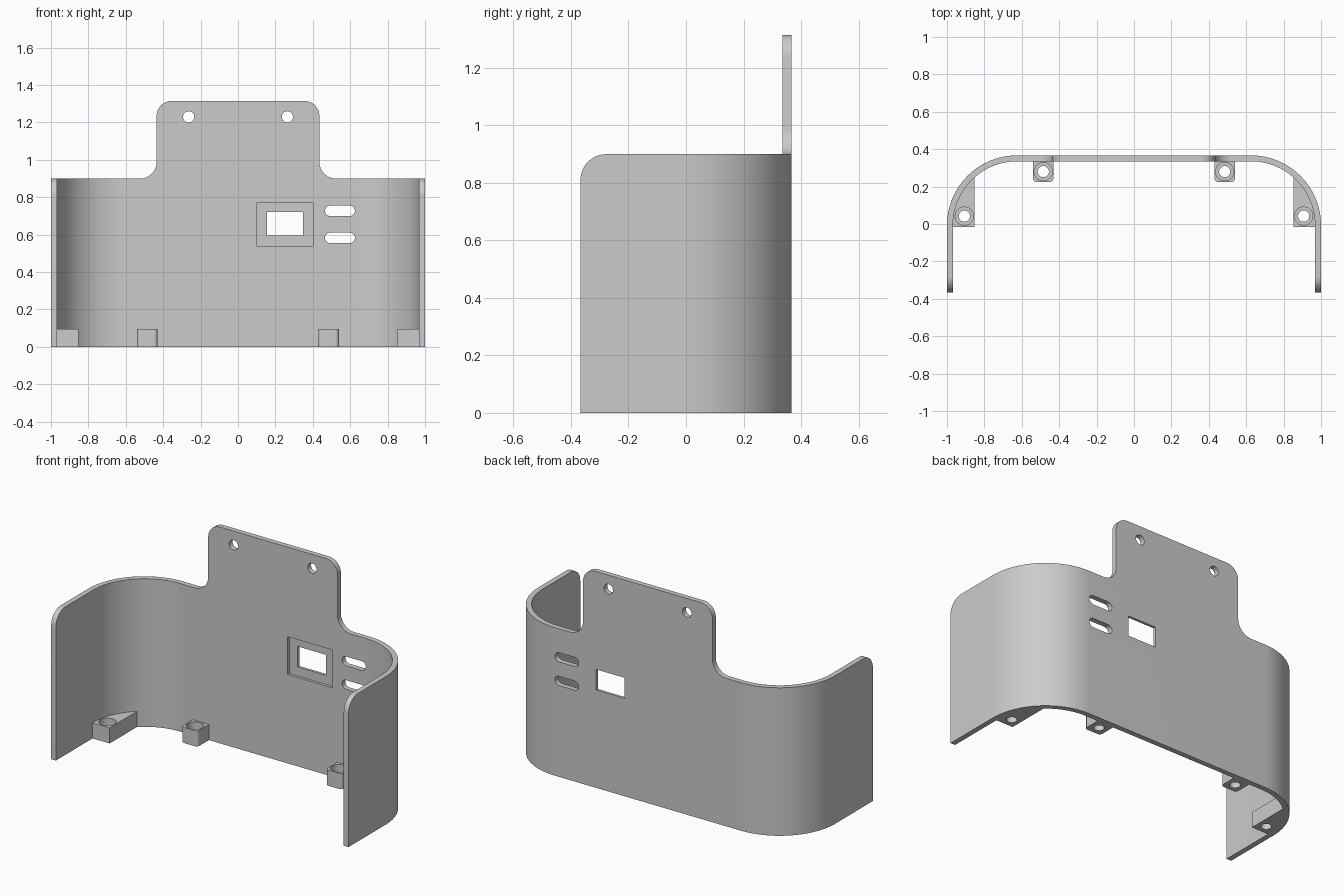
import bpy, bmesh
from math import sin, cos, radians, acos, degrees

cube = bpy.data.objects.get("Cube")
if cube:
    bpy.data.objects.remove(cube, do_unlink=True)

grey = bpy.data.materials.new("plain grey")
grey.use_nodes = True
grey.diffuse_color = (0.6, 0.6, 0.6, 1)
grey.node_tree.nodes["Principled BSDF"].inputs["Base Color"].default_value = (0.6, 0.6, 0.6, 1)

DEPTH, WALL, BEND = 0.367, 0.032, 0.375
HEIGHT, TOP = 0.9, 1.315


def arc(cx, cy, r, start, end, n=12):
    angles = [radians(start + (end - start) * i / n) for i in range(n + 1)]
    return [(cx + r * cos(a), cy + r * sin(a)) for a in angles]


def mirrored(points):
    return [(-x, y) for x, y in reversed(points)]


def box(x0, x1, y0, y1):
    return [(x0, y0), (x1, y0), (x1, y1), (x0, y1)]


def prism(name, outline, axis, lo, hi):
    """Extrude a 2D outline along an axis."""
    place = {"x": lambda a, b, t: (t, a, b),
             "y": lambda a, b, t: (a, t, b),
             "z": lambda a, b, t: (a, b, t)}[axis]
    bm = bmesh.new()
    rings = [[bm.verts.new(place(a, b, t)) for a, b in outline] for t in (lo, hi)]
    n = len(outline)
    for ring in rings:
        bm.faces.new(ring)
    for i in range(n):
        j = (i + 1) % n
        bm.faces.new((rings[0][i], rings[0][j], rings[1][j], rings[1][i]))
    bmesh.ops.recalc_face_normals(bm, faces=bm.faces)
    mesh = bpy.data.meshes.new(name)
    bm.to_mesh(mesh)
    bm.free()
    mesh.materials.append(grey)
    obj = bpy.data.objects.new(name, mesh)
    bpy.context.collection.objects.link(obj)
    return obj


def cut(obj, outline, axis, lo, hi):
    """Subtract a prism and bake the result."""
    cutter = prism("cutter", outline, axis, lo, hi)
    cutter.hide_render = True
    mod = obj.modifiers.new("cut", "BOOLEAN")
    mod.operation, mod.solver, mod.object = "DIFFERENCE", "EXACT", cutter
    graph = bpy.context.evaluated_depsgraph_get()
    mesh = bpy.data.meshes.new_from_object(obj.evaluated_get(graph))
    obj.modifiers.clear()
    obj.data = mesh
    bpy.data.objects.remove(cutter, do_unlink=True)


def finish(obj):
    bpy.ops.object.select_all(action="DESELECT")
    obj.select_set(True)
    bpy.context.view_layer.objects.active = obj
    bpy.ops.object.shade_smooth_by_angle(angle=radians(30))


# Curved wall: U-shaped band, full height
bend_x, bend_y = 1 - BEND, DEPTH - BEND
outer = [(1, -DEPTH)] + arc(bend_x, bend_y, BEND, 0, 90, 24)
inner = [(1 - WALL, -DEPTH)] + arc(bend_x, bend_y, BEND - WALL, 0, 90, 24)
half = outer + mirrored(outer)
shell = prism("curved_wall", half + list(reversed(inner + mirrored(inner))), "z", 0, TOP)

# Trim the sides of the upper tab, with fillets at its foot and rounded top corners
tab, fillet, corner = 0.435, 0.09, 0.08
trim = ([(1.1, HEIGHT)] + arc(tab + fillet, HEIGHT + fillet, fillet, 270, 180)
        + arc(tab - corner, TOP - corner, corner, 0, 90)
        + [(tab - corner, 1.4), (1.1, 1.4)])
cut(shell, trim, "y", -0.5, 0.5)
cut(shell, mirrored(trim), "y", -0.5, 0.5)

# Rounded upper front corners
front = arc(-DEPTH + fillet, HEIGHT - fillet, fillet, 90, 180)
front += [(-0.45, HEIGHT - fillet), (-0.45, 1), (-DEPTH + fillet, 1)]
cut(shell, front, "x", -1.1, 1.1)

# Mounting holes in the tab
for side in (-1, 1):
    cut(shell, arc(side * 0.264, 1.23, 0.03, 0, 345, 23), "y", 0.25, 0.45)

# Recessed window and two slots
cut(shell, box(0.10, 0.40, 0.54, 0.77), "y", 0.25, DEPTH - WALL + 0.016)
cut(shell, box(0.155, 0.347, 0.595, 0.72), "y", 0.25, 0.45)
for z in (0.583, 0.727):
    slot = arc(0.597, z, 0.028, -90, 90) + arc(0.493, z, 0.028, 90, 270)
    cut(shell, slot, "y", 0.25, 0.45)
finish(shell)

# Screw bosses along the bottom edge
back_boss = (arc(0.45, 0.245, 0.02, 180, 270, 6) + arc(0.52, 0.245, 0.02, 270, 360, 6)
             + [(0.54, 0.35), (0.43, 0.35)])
reach = BEND - 0.015
end = degrees(acos((0.853 - bend_x) / reach))
side_boss = [(0.853, -0.015), (0.985, -0.015)] + arc(bend_x, bend_y, reach, 0, end)
for kind, outline, hx, hy in (("back_boss", back_boss, 0.485, 0.28),
                              ("side_boss", side_boss, 0.907, 0.042)):
    for label, sign in (("left", 1), ("right", -1)):
        shape = outline if sign > 0 else mirrored(outline)
        boss = prism(kind + "_" + label, shape, "z", 0, 0.095)
        cut(boss, arc(sign * hx, hy, 0.049, 0, 345, 23), "z", 0.04, 0.2)
        cut(boss, arc(sign * hx, hy, 0.03, 0, 345, 23), "z", -0.1, 0.2)
        finish(boss)
